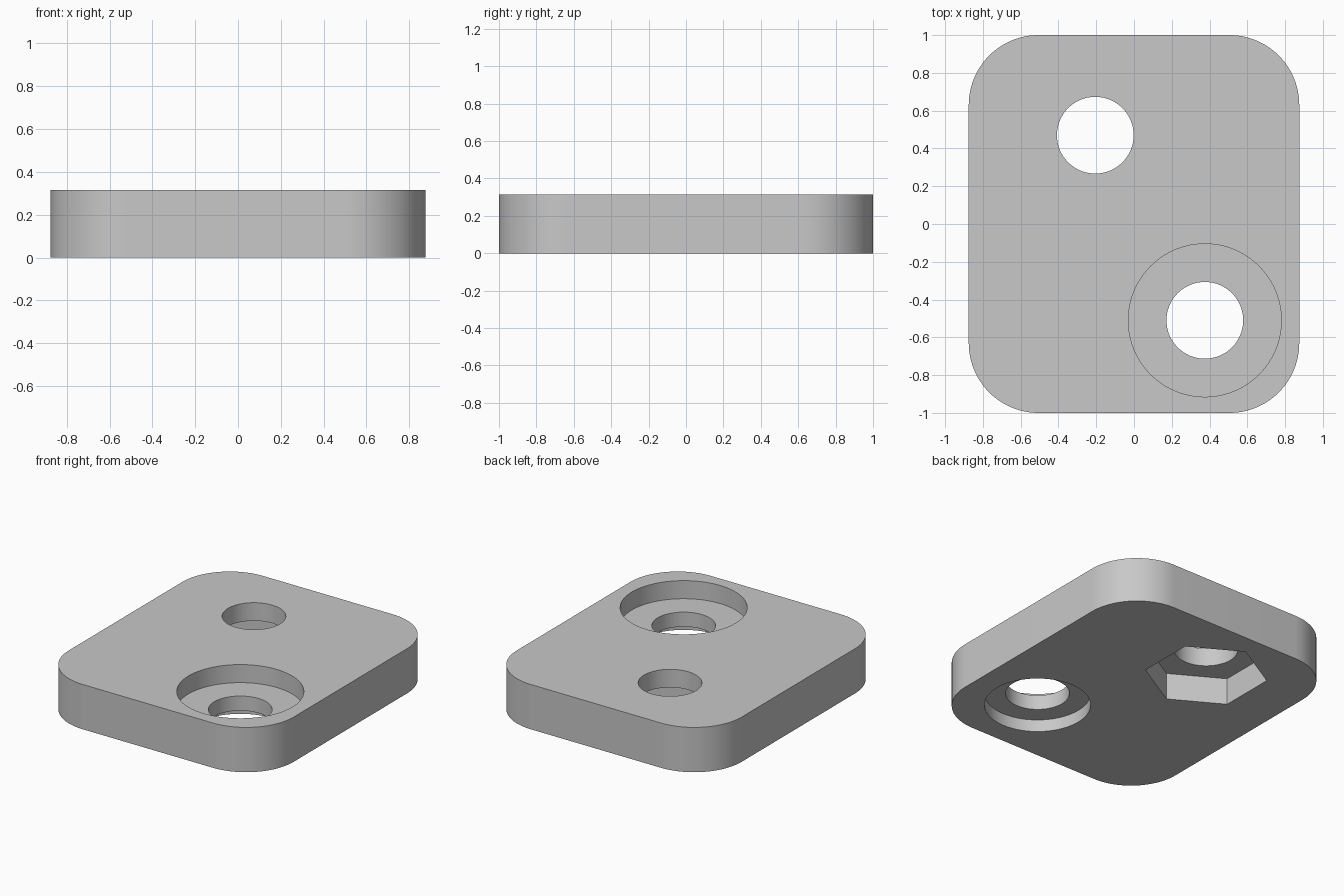
import bpy
from math import radians, pi

cube = bpy.data.objects.get("Cube")
if cube:
    bpy.data.objects.remove(cube, do_unlink=True)

WIDTH, LENGTH, THICK = 1.75, 2.0, 0.315
CORNER = 0.37

grey = bpy.data.materials.new("plain grey")
grey.use_nodes = True
colour = (0.58, 0.58, 0.58, 1)
grey.diffuse_color = colour
grey.node_tree.nodes["Principled BSDF"].inputs["Base Color"].default_value = colour


def apply_modifier(obj, mod):
    bpy.context.view_layer.objects.active = obj
    bpy.ops.object.modifier_apply(modifier=mod.name)


def cut(obj, x, y, radius, z0, z1, sides=96, turn=0.0):
    """Remove an upright prism between heights z0 and z1."""
    bpy.ops.mesh.primitive_cylinder_add(
        vertices=sides, radius=radius, depth=z1 - z0,
        location=(x, y, (z0 + z1) / 2), rotation=(0, 0, turn))
    cutter = bpy.context.object
    cutter.hide_render = True
    mod = obj.modifiers.new("cut", 'BOOLEAN')
    mod.operation = 'DIFFERENCE'
    mod.solver = 'EXACT'
    mod.object = cutter
    apply_modifier(obj, mod)
    bpy.data.objects.remove(cutter, do_unlink=True)


# Plate with rounded upright corners
bpy.ops.mesh.primitive_cube_add(size=1, location=(0, 0, THICK / 2))
plate = bpy.context.object
plate.name = "mounting_plate"
plate.scale = (WIDTH, LENGTH, THICK)
bpy.ops.object.transform_apply(location=True, rotation=False, scale=True)
weights = plate.data.attributes.new("bevel_weight_edge", 'FLOAT', 'EDGE')
for edge in plate.data.edges:
    a, b = (plate.data.vertices[i].co for i in edge.vertices)
    weights.data[edge.index].value = float(abs(a.z - b.z) > 0.1)
bevel = plate.modifiers.new("round corners", 'BEVEL')
bevel.limit_method = 'WEIGHT'
bevel.width = CORNER
bevel.segments = 24
apply_modifier(plate, bevel)
plate.data.materials.clear()
plate.data.materials.append(grey)

# Bolt hole with a hexagonal nut pocket underneath
nut_x, nut_y = -0.205, 0.47
cut(plate, nut_x, nut_y, 0.203, -0.1, THICK + 0.1)
cut(plate, nut_x, nut_y, 0.392, -0.1, 0.1875, sides=6, turn=pi / 3)

# Stepped hole, recessed wide from above and narrower from below
step_x, step_y = 0.375, -0.51
cut(plate, step_x, step_y, 0.203, -0.1, THICK + 0.1)
cut(plate, step_x, step_y, 0.405, THICK - 0.127, THICK + 0.1)
cut(plate, step_x, step_y, 0.338, -0.1, 0.085)

# Smooth walls, crisp rims
bpy.ops.object.select_all(action='DESELECT')
plate.select_set(True)
bpy.context.view_layer.objects.active = plate
bpy.ops.object.shade_smooth_by_angle(angle=radians(30))
